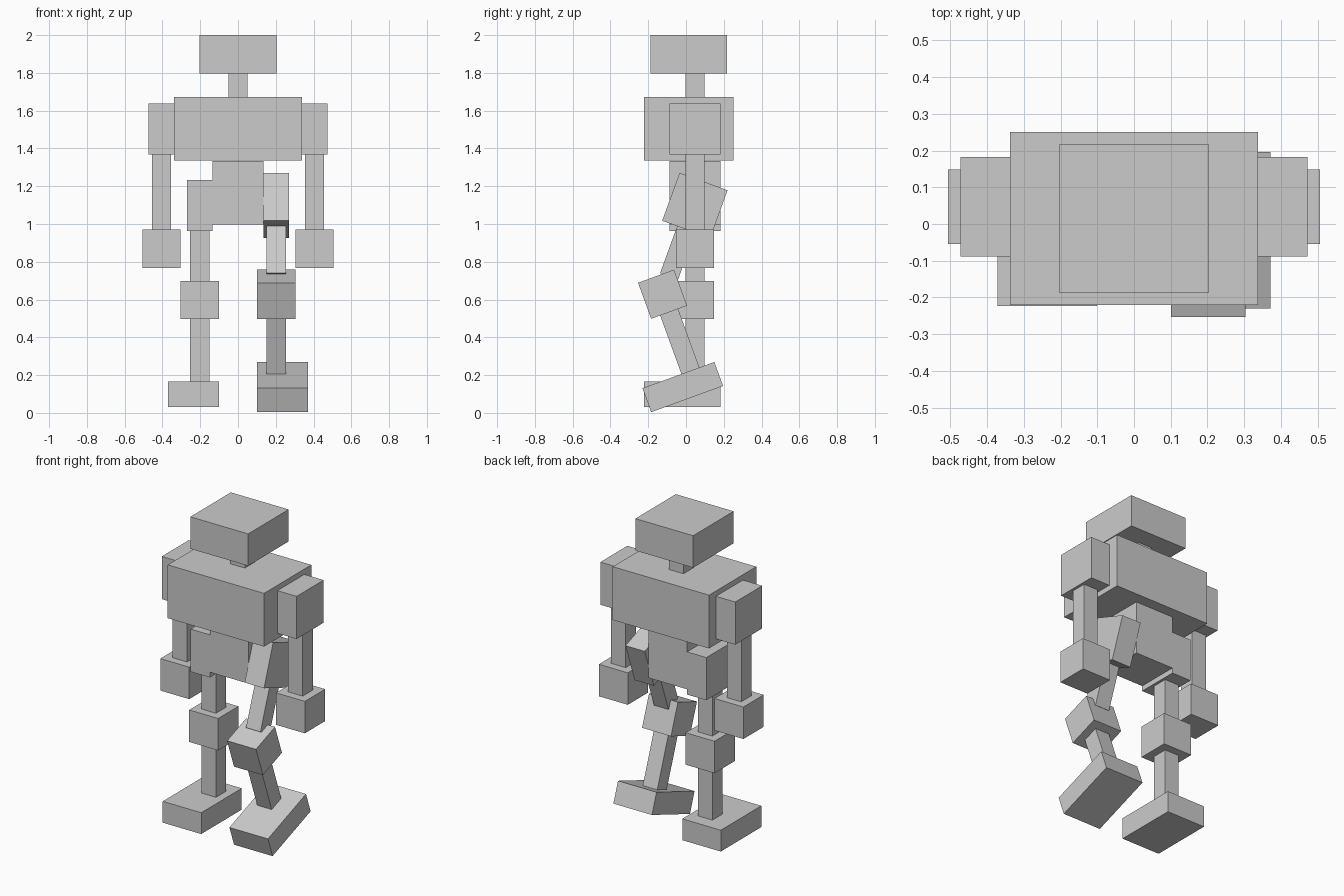
import bpy, bmesh
from math import radians
from mathutils import Matrix, Vector

if "Cube" in bpy.data.objects:
    bpy.data.objects.remove(bpy.data.objects["Cube"])

U = 0.0675          # module the blocks are sized by
YC = 0.047          # limb centre line in depth
YB = 0.015          # chest and head centre in depth


def box(name, center, size, pose=Matrix()):
    mesh = bpy.data.meshes.new(name)
    bm = bmesh.new()
    bmesh.ops.create_cube(bm, size=1)
    bmesh.ops.scale(bm, vec=Vector(size), verts=bm.verts)
    bm.to_mesh(mesh)
    bm.free()
    ob = bpy.data.objects.new(name, mesh)
    bpy.context.collection.objects.link(ob)
    ob.matrix_world = pose @ Matrix.Translation(center)
    return ob


def turn_x(degrees, y, z):
    """Rotation about a joint axis running along x."""
    pivot = Matrix.Translation((0, y, z))
    return pivot @ Matrix.Rotation(radians(degrees), 4, 'X') @ pivot.inverted()


def leg(side, s, upper, lower):
    # hip and thigh follow the hip joint, the rest follows the knee joint
    x = s * 3 * U
    box(side + "_hip", (x, YC, 1.098), (2 * U, 4 * U, 4 * U), upper)
    box(side + "_thigh", (x, YC, 0.831), (1.5 * U, 1.5 * U, 0.264), upper)
    box(side + "_knee", (x, YC, 0.598), (3 * U, 3 * U, 3 * U), lower)
    box(side + "_shin", (x, YC, 0.332), (1.5 * U, 1.5 * U, 0.33), lower)
    box(side + "_foot", (s * 3.5 * U, YC - U, 0.0995), (4 * U, 6 * U, 2 * U), lower)


# Head and trunk
box("head", (0, YB, 1.899), (6 * U, 6 * U, 3 * U))
box("neck", (0, YC, 1.736), (1.5 * U, 1.5 * U, 0.126))
box("chest", (0, YB, 1.504), (10 * U, 7 * U, 5 * U))
box("abdomen", (0, YC, 1.165), (4 * U, 4 * U, 5 * U))

# Arms
for side, s in (("left", -1), ("right", 1)):
    x = s * 6 * U
    box(side + "_shoulder", (x, YC, 1.504), (2 * U, 4 * U, 4 * U))
    box(side + "_arm", (x, YC, 1.17), (1.5 * U, 1.5 * U, 0.4))
    box(side + "_hand", (x, YC, 0.869), (3 * U, 3 * U, 3 * U))

# Straight leg, and stepping leg bent at hip and knee
leg("left", -1, Matrix(), Matrix())
hip = turn_x(-20, YC, 1.098)
leg("right", 1, hip, hip @ turn_x(40, YC, 0.598))
